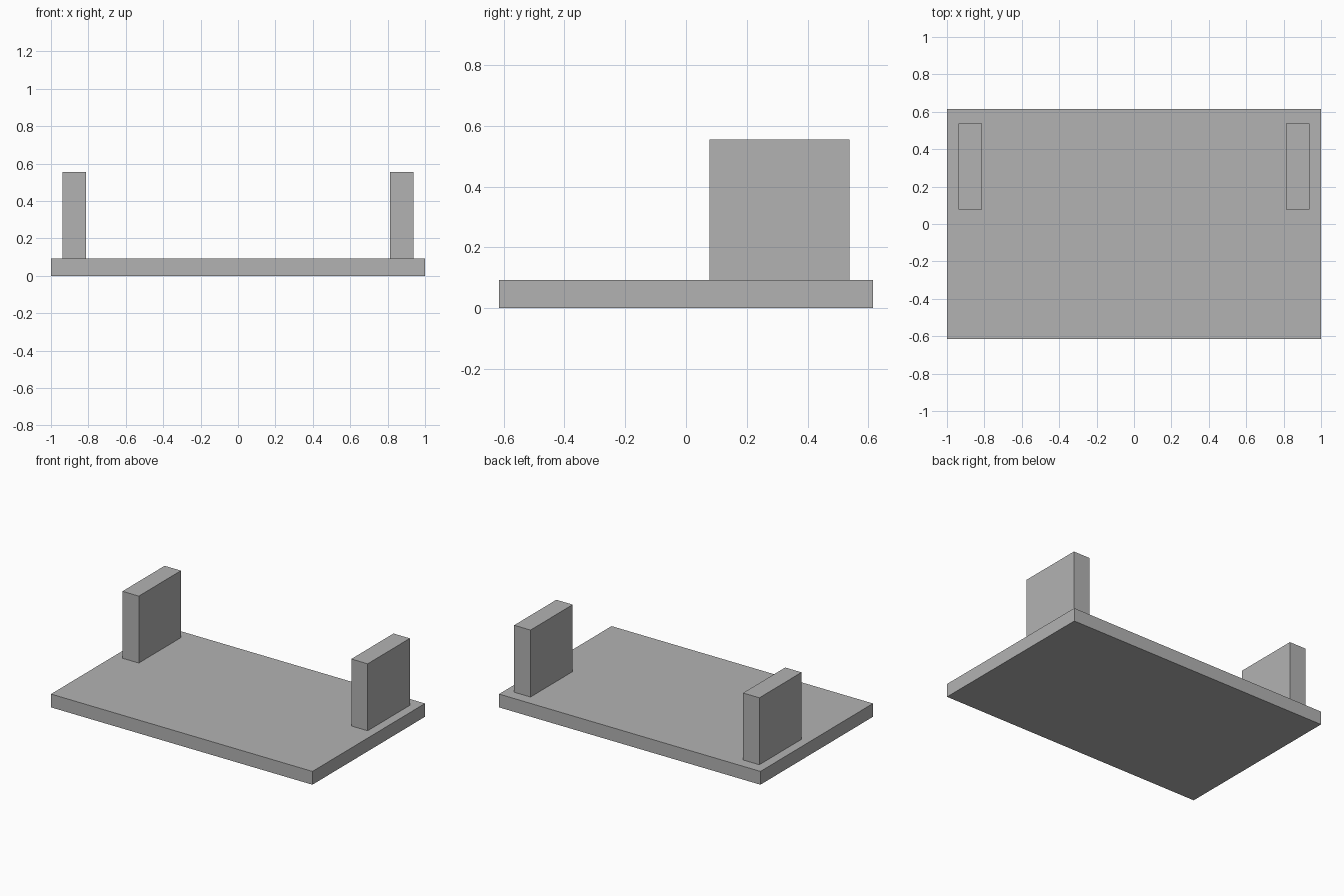
import bpy

cube = bpy.data.objects.get("Cube")
if cube:
    bpy.data.objects.remove(cube, do_unlink=True)

# Single plain grey
GREY = (0.45, 0.45, 0.45, 1.0)
grey = bpy.data.materials.new("plain_grey")
grey.use_nodes = True
grey.diffuse_color = GREY
grey.node_tree.nodes["Principled BSDF"].inputs["Base Color"].default_value = GREY


def box(name, low, high):
    """Add a box spanning two opposite corners."""
    centre = [(a + b) / 2 for a, b in zip(low, high)]
    bpy.ops.mesh.primitive_cube_add(size=1, location=centre)
    obj = bpy.context.object
    obj.name = name
    obj.scale = [b - a for a, b in zip(low, high)]
    bpy.ops.object.transform_apply(location=False, rotation=False, scale=True)
    obj.data.materials.append(grey)
    return obj


# Flat base slab
BASE_TOP = 0.092
box("base_plate", (-1, -0.615, 0), (1, 0.615, BASE_TOP))

# Upright posts near the back corners
INNER, OUTER = 0.813, 0.938
for name, side in (("left_post", 1), ("right_post", -1)):
    x_low, x_high = sorted((side * INNER, side * OUTER))
    box(name, (x_low, 0.077, BASE_TOP), (x_high, 0.538, 0.555))
